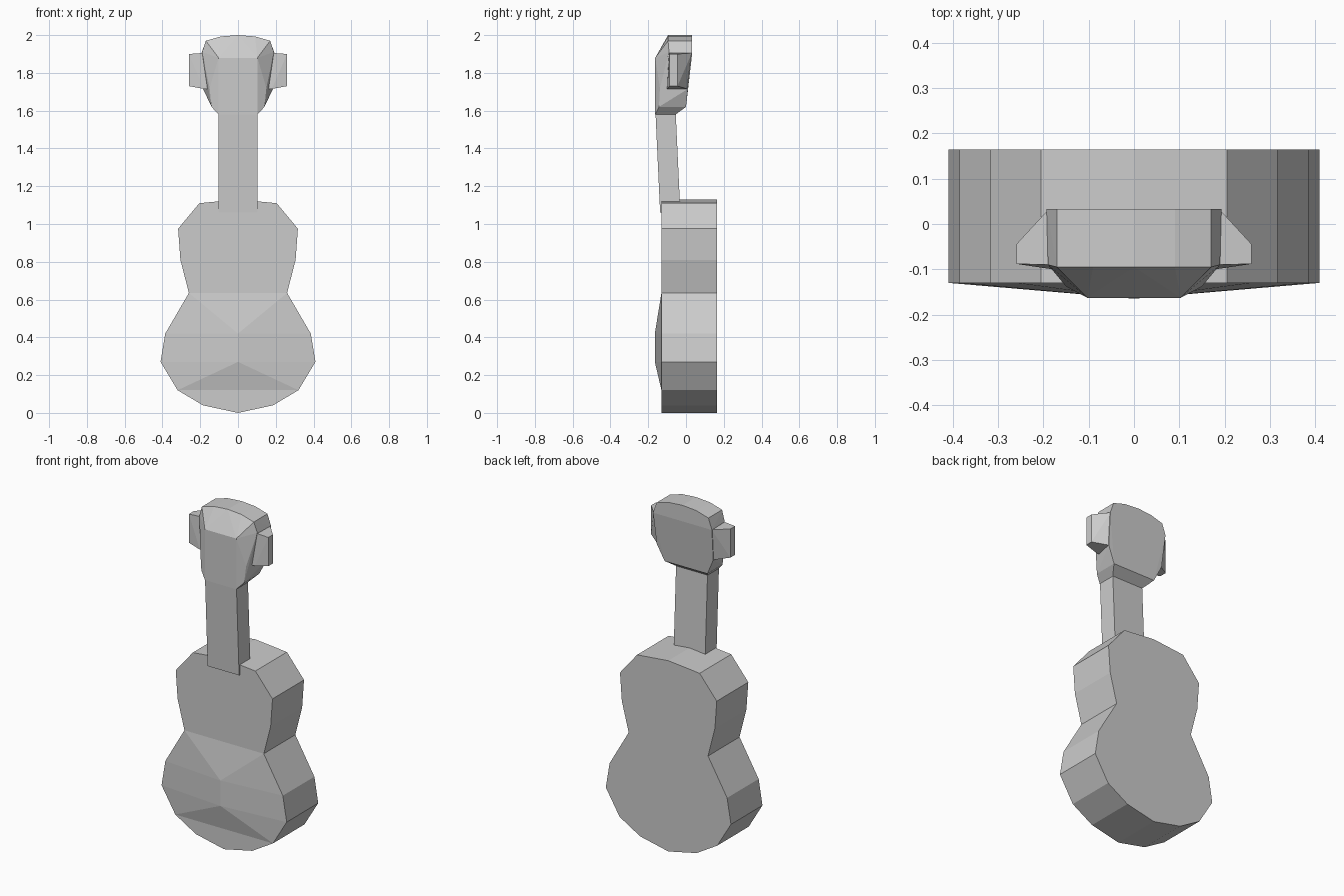
import bpy, bmesh

if "Cube" in bpy.data.objects:
    bpy.data.objects.remove(bpy.data.objects["Cube"])


def finish(name, bm):
    bmesh.ops.recalc_face_normals(bm, faces=bm.faces)
    me = bpy.data.meshes.new(name)
    bm.to_mesh(me)
    bm.free()
    ob = bpy.data.objects.new(name, me)
    bpy.context.collection.objects.link(ob)
    return ob


def hull(name, pts, mirrored=True):
    """Convex flat-faced part; points with x > 0 are mirrored if asked."""
    bm = bmesh.new()
    for x, y, z in pts:
        bm.verts.new((x, y, z))
        if mirrored and x > 0:
            bm.verts.new((-x, y, z))
    res = bmesh.ops.convex_hull(bm, input=bm.verts[:])
    junk = {v for v in res["geom_interior"] if isinstance(v, bmesh.types.BMVert)}
    bmesh.ops.delete(bm, geom=list(junk), context='VERTS')
    bmesh.ops.dissolve_limit(bm, angle_limit=0.02, verts=bm.verts[:], edges=bm.edges[:])
    return finish(name, bm)


# Body: extruded outline with a raised ridge on the lower front
half = [(0, 0), (.185, .04), (.32, .12), (.41, .27), (.385, .42), (.26, .635),
        (.305, .81), (.317, .975), (.205, 1.11), (0, 1.13)]
loop = half + [(-x, z) for x, z in half[-2:0:-1]]
n = len(loop)
bm = bmesh.new()
front = [bm.verts.new((x, -.13, z)) for x, z in loop]
back = [bm.verts.new((x, .165, z)) for x, z in loop]
for i in range(n):
    j = (i + 1) % n
    bm.faces.new((front[i], front[j], back[j], back[i]))
bm.faces.new(back)
low = bm.verts.new((0, -.165, .27))
high = bm.verts.new((0, -.165, .42))
bm.faces.new([front[i] for i in (n - 2, n - 1, 0, 1, 2)])
bm.faces.new([front[i] for i in range(5, n - 4)])
bm.faces.new((front[2], low, front[n - 2]))
bm.faces.new((front[5], high, front[n - 5]))
for s in (1, -1):
    a, b, c, d = (front[(s * i) % n] for i in (2, 3, 4, 5))
    bm.faces.new((a, b, low))
    bm.faces.new((b, c, high, low))
    bm.faces.new((c, d, high))
finish("body", bm)

# Neck
hull("neck", [(.103, -.137, 1.06), (.103, -.03, 1.06),
              (.103, -.162, 1.60), (.103, -.055, 1.60)])

# Headstock
hull("headstock", [
    (.103, -.163, 1.58), (.103, -.163, 1.88), (.103, -.055, 1.58),
    (0, -.095, 2.0), (.09, -.095, 1.993), (.17, -.095, 1.97), (.19, -.09, 1.91),
    (.15, -.138, 1.72), (.14, -.143, 1.62),
    (0, .033, 2.0), (.09, .033, 1.993), (.17, .033, 1.97), (.193, .033, 1.905),
    (.185, .01, 1.715), (.14, 0, 1.62)])

# Tuning peg blocks on both sides
for side, s in (("right", 1), ("left", -1)):
    hull("tuning_pegs_" + side, [(s * x, y, z) for x, y, z in [
        (.15, -.09, 1.905), (.19, -.09, 1.905), (.15, .031, 1.905), (.19, .031, 1.905),
        (.15, -.10, 1.715), (.18, -.10, 1.715), (.15, .009, 1.715), (.18, .009, 1.715),
        (.26, -.088, 1.9), (.26, -.045, 1.9), (.26, -.088, 1.73), (.26, -.045, 1.73)]],
        mirrored=False)
